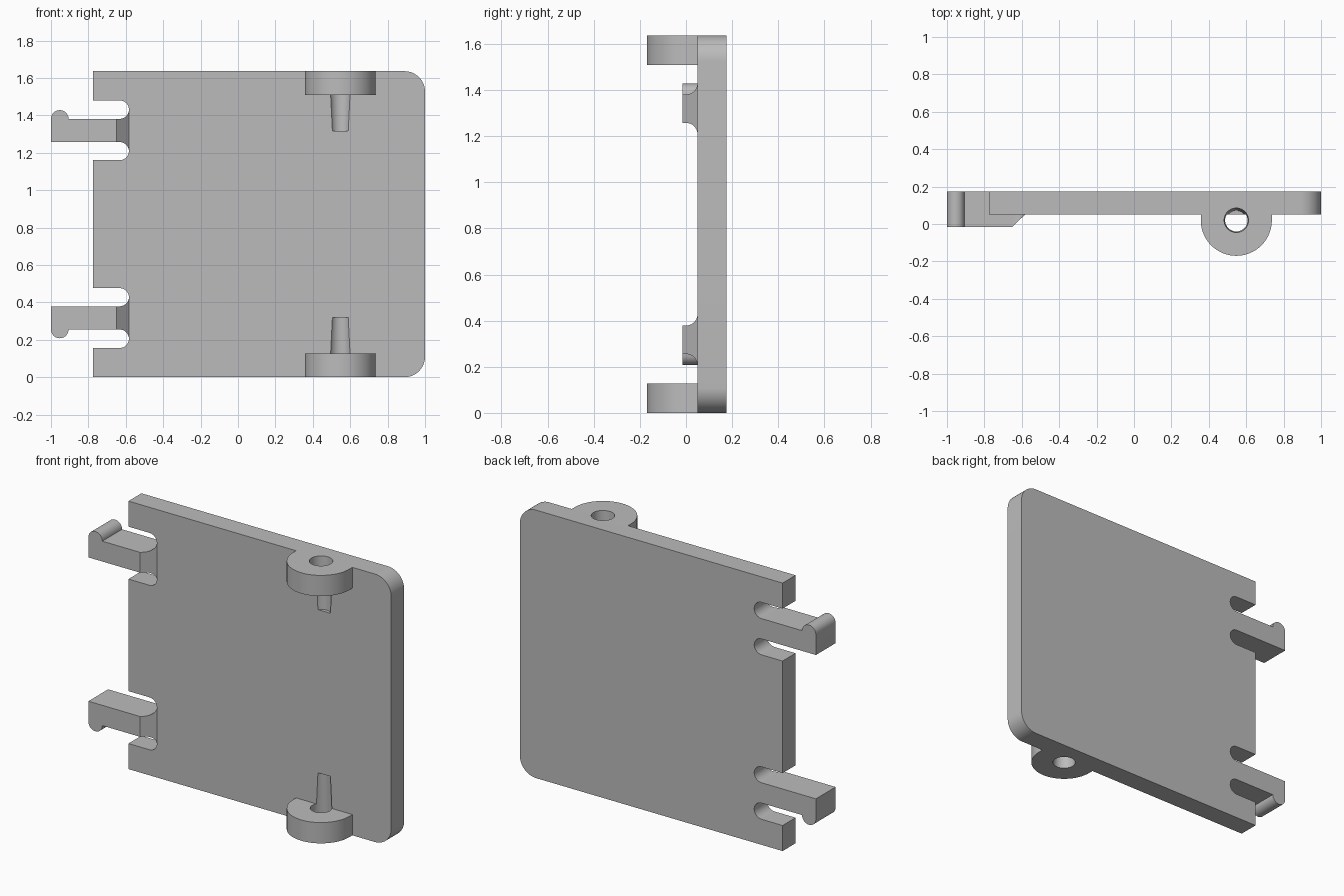
import bpy, bmesh
from math import pi, sin, cos, radians
from mathutils import Vector, Matrix

cube = bpy.data.objects.get("Cube")
if cube:
    bpy.data.objects.remove(cube, do_unlink=True)

H = 1.636                      # panel height
BACK, FRONT = 0.175, 0.05      # panel depth range
LEFT, ROOT = -0.775, -0.583    # free edge and slot ends
ARM_FRONT, BEND = -0.015, -0.65
PX, PY = 0.547, 0.02           # pivot axis
R = 0.05                       # slot and hook rounding

grey = bpy.data.materials.new("plain grey")
grey.use_nodes = True
colour = (0.5, 0.5, 0.5, 1)
grey.diffuse_color = colour
grey.node_tree.nodes["Principled BSDF"].inputs["Base Color"].default_value = colour


def arc(cx, cy, r, start, end, n=12):
    """Points on an arc, angles in degrees."""
    angles = [radians(start + (end - start) * i / n) for i in range(n + 1)]
    return [(cx + r * cos(a), cy + r * sin(a)) for a in angles]


def extrude(points, offset, place):
    """Prism from a 2D outline; place maps a 2D point to 3D."""
    bm = bmesh.new()
    face = bm.faces.new([bm.verts.new(place(*p)) for p in points])
    new = bmesh.ops.extrude_face_region(bm, geom=[face])["geom"]
    bmesh.ops.translate(bm, vec=offset,
                        verts=[v for v in new if isinstance(v, bmesh.types.BMVert)])
    return bm


def finish(bm, name):
    bmesh.ops.recalc_face_normals(bm, faces=bm.faces)
    mesh = bpy.data.meshes.new(name)
    bm.to_mesh(mesh)
    bm.free()
    mesh.materials.append(grey)
    ob = bpy.data.objects.new(name, mesh)
    bpy.context.collection.objects.link(ob)
    return ob


def activate(ob):
    bpy.ops.object.select_all(action="DESELECT")
    ob.select_set(True)
    bpy.context.view_layer.objects.active = ob


def flip(bm):
    """Mirror a lower part to the top of the panel."""
    bmesh.ops.transform(bm, verts=bm.verts,
                        matrix=Matrix.Translation((0, 0, H)) @ Matrix.Scale(-1, 4, (0, 0, 1)))


def notch(low, high):
    """Rounded opening in the free edge, listed from the top down."""
    return ([(LEFT, high)] + arc(ROOT - R, high - R, R, 90, 0)
            + arc(ROOT - R, low + R, R, 0, -90) + [(LEFT, low)])


# Panel with two rounded corners and two notches
outline = ([(LEFT, 0)] + arc(0.89, 0.11, 0.11, -90, 0)
           + arc(0.89, H - 0.11, 0.11, 0, 90) + [(LEFT, H)]
           + notch(1.16, 1.48) + notch(H - 1.48, H - 1.16))
panel = finish(extrude(outline, (0, BACK - FRONT, 0),
                       lambda x, z: (x, FRONT, z)), "panel")
parts = [panel]

# Latch arms: flared root, sloped front at the root, rounded hook at the tip
LOW, HIGH = 0.255, 0.379
for side in ("lower", "upper"):
    shape = (arc(-0.953, LOW, 0.047, 180, 360)
             + arc(ROOT - R, LOW - R, R, 90, 0)
             + arc(ROOT - R, HIGH + R, R, 0, -90) + [(-1, HIGH)])
    bm = extrude(shape, (0, BACK - ARM_FRONT, 0), lambda x, z: (x, ARM_FRONT, z))
    bmesh.ops.bisect_plane(bm, geom=bm.verts[:] + bm.edges[:] + bm.faces[:],
                           plane_co=(BEND, 0, 0), plane_no=(1, 0, 0))
    for v in bm.verts:
        if v.co.y < FRONT and v.co.x > BEND:
            v.co.y += (v.co.x - BEND) / (ROOT - BEND) * (FRONT - ARM_FRONT)
    if side == "upper":
        flip(bm)
    parts.append(finish(bm, side + "_latch_arm"))

# Pivot lugs with tapered holes that run on as grooves in the panel
for side in ("lower", "upper"):
    shape = [(PX + 0.19, FRONT)] + arc(PX, PY, 0.19, 0, -180, 40) + [(PX - 0.19, FRONT)]
    bm = extrude(shape, (0, 0, 0.127), lambda x, y: (x, y, 0))
    cone = bmesh.new()
    bmesh.ops.create_cone(cone, cap_ends=True, segments=48, radius1=0.066, radius2=0.052,
                          depth=0.34, matrix=Matrix.Translation((PX, PY, 0.15)))
    if side == "upper":
        flip(bm)
        flip(cone)
    lug = finish(bm, side + "_pivot_lug")
    cutter = finish(cone, side + "_hole_cutter")
    cutter.hide_render = True
    for ob in (panel, lug):
        activate(ob)
        mod = ob.modifiers.new("pivot_hole", "BOOLEAN")
        mod.operation = "DIFFERENCE"
        mod.solver = "EXACT"
        mod.object = cutter
        bpy.ops.object.modifier_apply(modifier=mod.name)
    bpy.data.objects.remove(cutter, do_unlink=True)
    parts.append(lug)

for ob in parts:
    activate(ob)
    bpy.ops.object.shade_smooth_by_angle(angle=radians(30))
